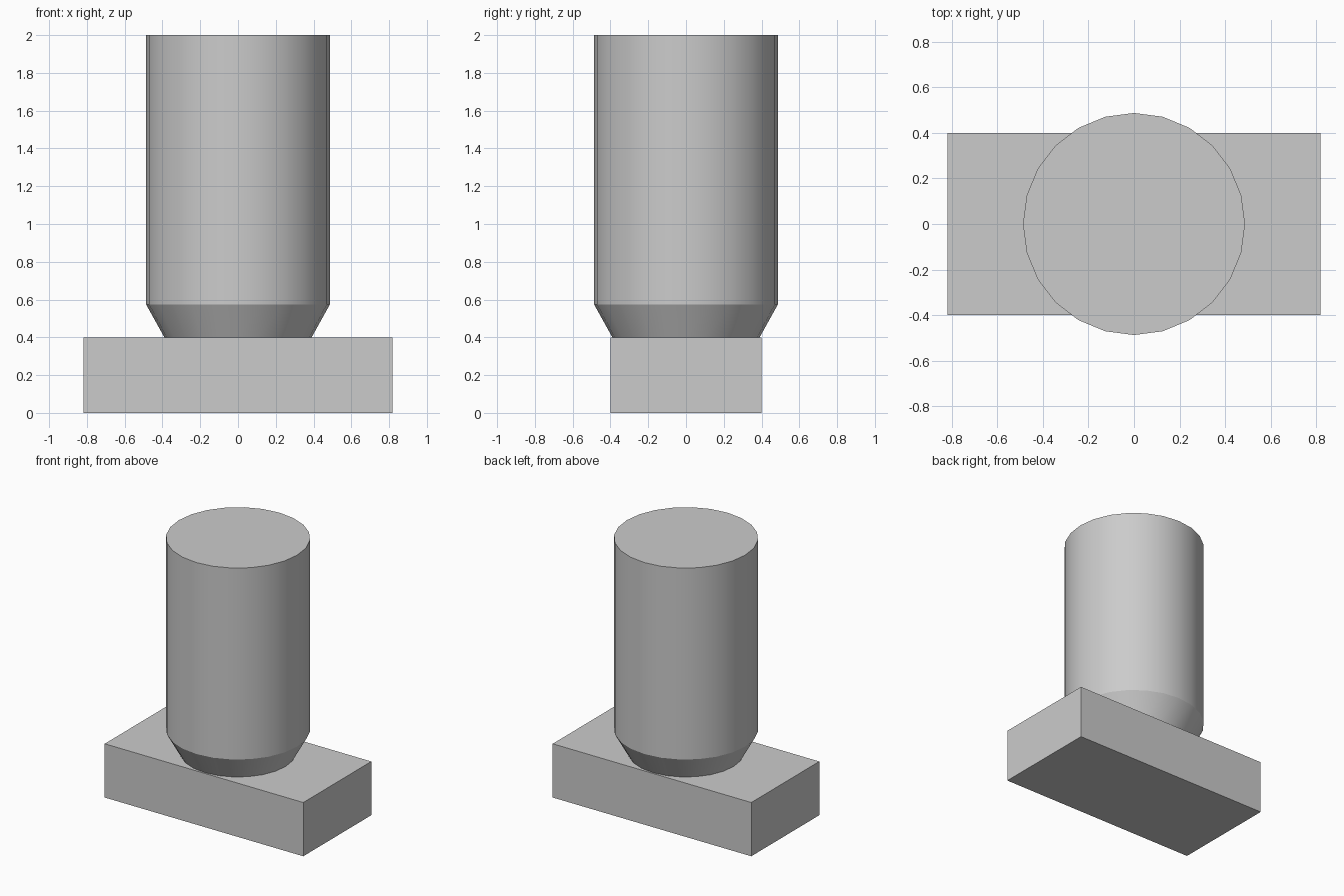
import bpy, bmesh, math

if "Cube" in bpy.data.objects:
    bpy.data.objects.remove(bpy.data.objects["Cube"])

SIDES = 24


def make_object(name, bm):
    bmesh.ops.recalc_face_normals(bm, faces=bm.faces)
    mesh = bpy.data.meshes.new(name)
    bm.to_mesh(mesh)
    bm.free()
    obj = bpy.data.objects.new(name, mesh)
    bpy.context.collection.objects.link(obj)
    return obj


# Rectangular base block
bm = bmesh.new()
bmesh.ops.create_cube(bm, size=1)
for v in bm.verts:
    v.co = (v.co.x * 1.635, v.co.y * 0.8, (v.co.z + 0.5) * 0.4)
make_object("base_block", bm)

# Round post with a tapered foot, lofted from (radius, height) rings
bm = bmesh.new()
rings = []
for r, z in [(0.387, 0.395), (0.487, 0.575), (0.487, 2.0)]:
    angles = [2 * math.pi * i / SIDES for i in range(SIDES)]
    rings.append([bm.verts.new((r * math.cos(a), r * math.sin(a), z)) for a in angles])
for low, high in zip(rings, rings[1:]):
    for i in range(SIDES):
        j = (i + 1) % SIDES
        bm.faces.new((low[i], low[j], high[j], high[i]))
bm.faces.new(rings[0][::-1])
bm.faces.new(rings[-1])
post = make_object("post", bm)

# Smooth sides, crisp rims
bpy.context.view_layer.objects.active = post
post.select_set(True)
bpy.ops.object.shade_smooth_by_angle(angle=math.radians(20))
